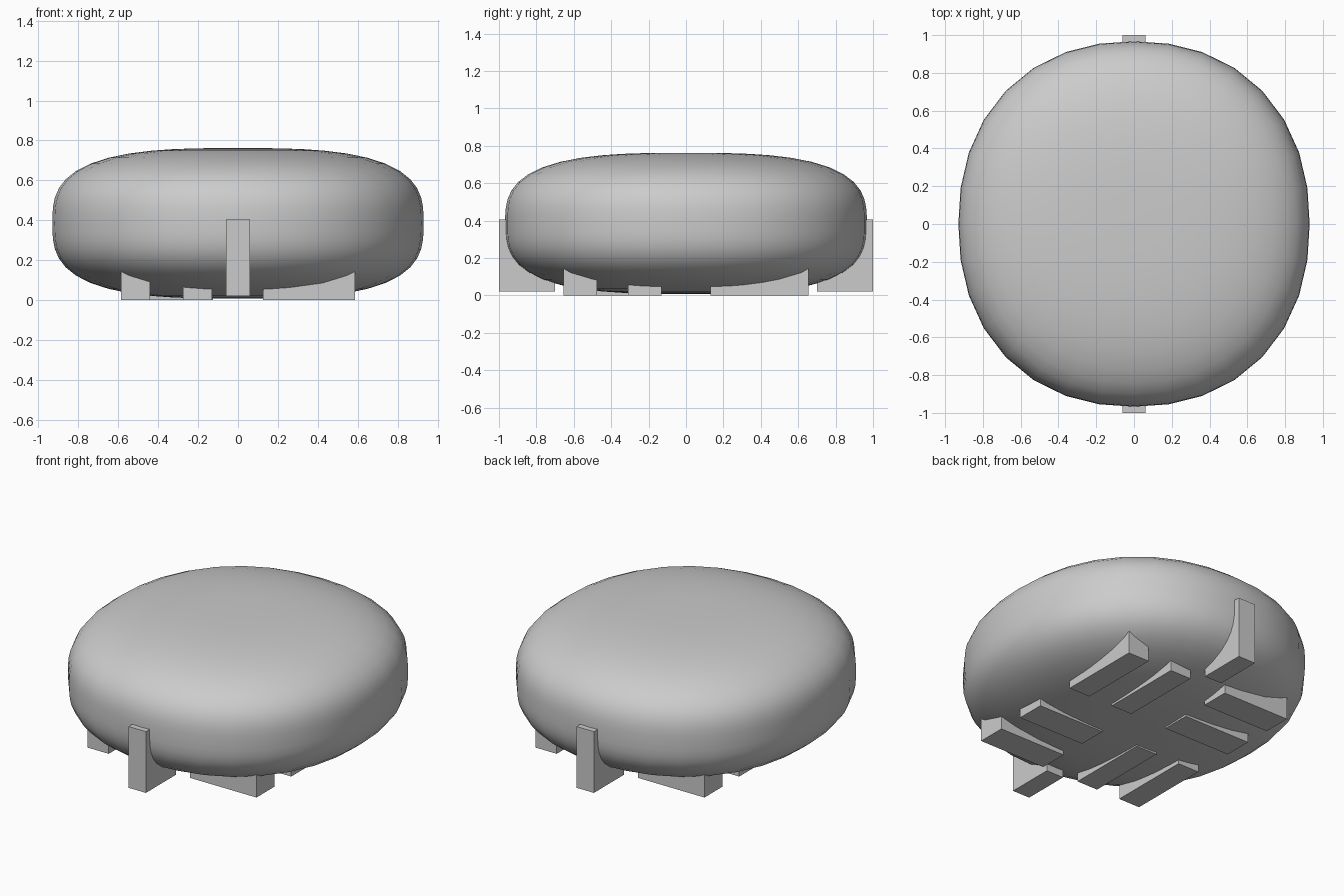
import bpy
import bmesh
import math

default = bpy.data.objects.get("Cube")
if default:
    bpy.data.objects.remove(default)

grey = bpy.data.materials.new("plain_grey")
grey.use_nodes = True
colour = (0.6, 0.6, 0.6, 1)
grey.diffuse_color = colour
grey.node_tree.nodes["Principled BSDF"].inputs["Base Color"].default_value = colour


def add_object(name, bm):
    mesh = bpy.data.meshes.new(name)
    bm.to_mesh(mesh)
    bm.free()
    mesh.materials.append(grey)
    obj = bpy.data.objects.new(name, mesh)
    bpy.context.collection.objects.link(obj)
    return obj


def add_box(name, x, y, z):
    bm = bmesh.new()
    bmesh.ops.create_cube(bm, size=1)
    for v in bm.verts:
        for axis, span in enumerate((x, y, z)):
            v.co[axis] = span[0] if v.co[axis] < 0 else span[1]
    return add_object(name, bm)


def swell(a, b, power):
    # radial factor that turns a circle into a rounded square
    return (abs(a) ** power + abs(b) ** power) ** (-1 / power)


# Cushion-shaped body
bm = bmesh.new()
bmesh.ops.create_uvsphere(bm, u_segments=32, v_segments=28, radius=1)
for v in bm.verts:
    ring = math.hypot(v.co.x, v.co.y)
    side = swell(ring, v.co.z, 3)
    plan = swell(v.co.x / ring, v.co.y / ring, 2.2) if ring > 0.001 else 1
    v.co.x *= side * plan * 0.93
    v.co.y *= side * plan * 0.967
    v.co.z = 0.385 + v.co.z * side * 0.377
for f in bm.faces:
    f.smooth = True
add_object("cushion_body", bm)

# Upright tabs at front and back
for name, s in (("front_tab", -1), ("back_tab", 1)):
    add_box(name, (-0.06, 0.06), sorted((s * 0.7, s)), (0.02, 0.405))

# Feet under the body: pinwheel layout, two per quadrant, buried at the top
feet_height = (0, 0.25)
for word, s in (("back", 1), ("front", -1)):
    for place, near, far in (("inner", 0.13, 0.275), ("outer", 0.44, 0.587)):
        add_box(f"{word}_lengthwise_foot_{place}", sorted((s * near, s * far)),
                sorted((s * 0.13, s * 0.655)), feet_height)
    for place, near, far in (("inner", 0.13, 0.31), ("outer", 0.475, 0.655)):
        add_box(f"{word}_crosswise_foot_{place}", sorted((-s * 0.125, -s * 0.587)),
                sorted((s * near, s * far)), feet_height)
